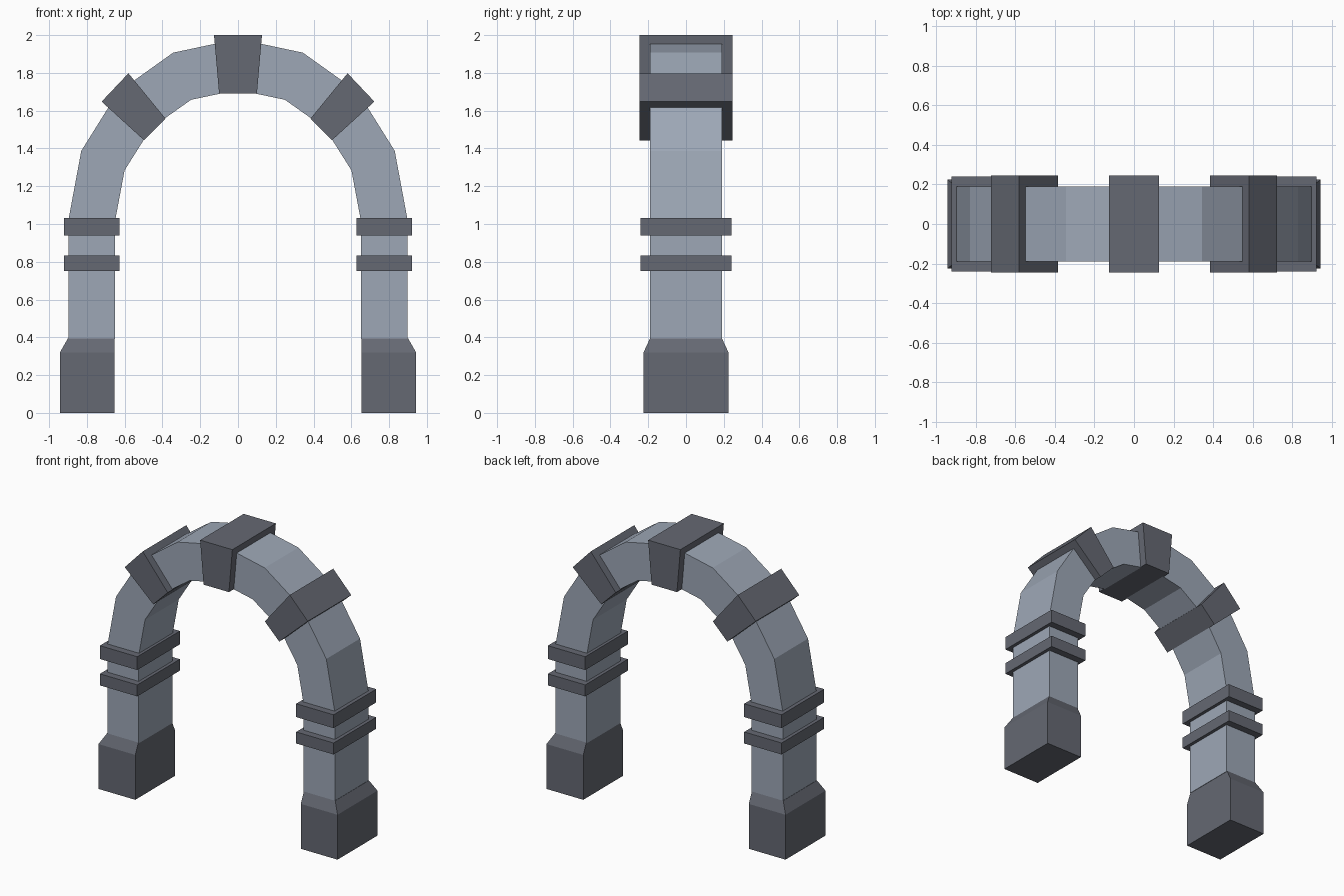
import bpy, bmesh
from math import sin, cos, pi

if "Cube" in bpy.data.objects:
    bpy.data.objects.remove(bpy.data.objects["Cube"])


def material(name, rgb):
    m = bpy.data.materials.new(name)
    m.diffuse_color = (*rgb, 1)
    m.use_nodes = True
    m.node_tree.nodes["Principled BSDF"].inputs["Base Color"].default_value = m.diffuse_color
    return m


light = material("light_stone", (0.34, 0.39, 0.47))
dark = material("dark_stone", (0.13, 0.14, 0.17))


def loft(name, sections, mat, mirror=False):
    """Skin a row of rectangular sections: ((x, z) side a, (x, z) side b, half depth)."""
    bm = bmesh.new()
    rings = []
    for (ax, az), (bx, bz), h in sections:
        pts = ((ax, -h, az), (bx, -h, bz), (bx, h, bz), (ax, h, az))
        rings.append([bm.verts.new(p) for p in pts])
    for r, s in zip(rings, rings[1:]):
        for i in range(4):
            j = (i + 1) % 4
            bm.faces.new((r[i], r[j], s[j], s[i]))
    bm.faces.new(rings[0])
    bm.faces.new(rings[-1])
    bmesh.ops.recalc_face_normals(bm, faces=bm.faces[:])
    me = bpy.data.meshes.new(name)
    bm.to_mesh(me)
    bm.free()
    me.materials.append(mat)
    ob = bpy.data.objects.new(name, me)
    bpy.context.collection.objects.link(ob)
    if mirror:
        ob.modifiers.new("mirror", 'MIRROR').use_mirror_merge = False
    return ob


# Continuous arch: right pillar, eight-segment curve, left pillar
DEPTH, SPRING = 0.19, 1.02
curve = []
for i in range(9):
    a = pi * i / 8
    curve.append(((0.65 * cos(a), SPRING + 0.69 * sin(a)),
                  (0.898 * cos(a), SPRING + 0.96 * sin(a)), DEPTH))
right_foot = ((0.65, 0.39), (0.898, 0.39), DEPTH)
left_foot = ((-0.65, 0.39), (-0.898, 0.39), DEPTH)
loft("arch", [right_foot] + curve + [left_foot], light)

# Pillar bases with a sloped shoulder
loft("pillar_base", [((0.653, 0), (0.943, 0), 0.225),
                     ((0.653, 0.32), (0.943, 0.32), 0.225),
                     ((0.653, 0.395), (0.90, 0.395), 0.19)], dark, True)

# Two bands around each pillar
for name, z0, z1 in (("lower_band", 0.75, 0.832), ("upper_band", 0.938, 1.033)):
    loft(name, [((0.627, z), (0.922, z), 0.24) for z in (z0, z1)], dark, True)

# Tapered blocks on the haunches and the keystone
loft("haunch_block", [((0.383, 1.557), (0.497, 1.443), 0.245),
                      ((0.58, 1.798), (0.722, 1.648), 0.245)], dark, True)
loft("keystone", [((-0.10, 1.69), (0.10, 1.69), 0.245),
                  ((-0.127, 2.0), (0.127, 2.0), 0.245)], dark)
